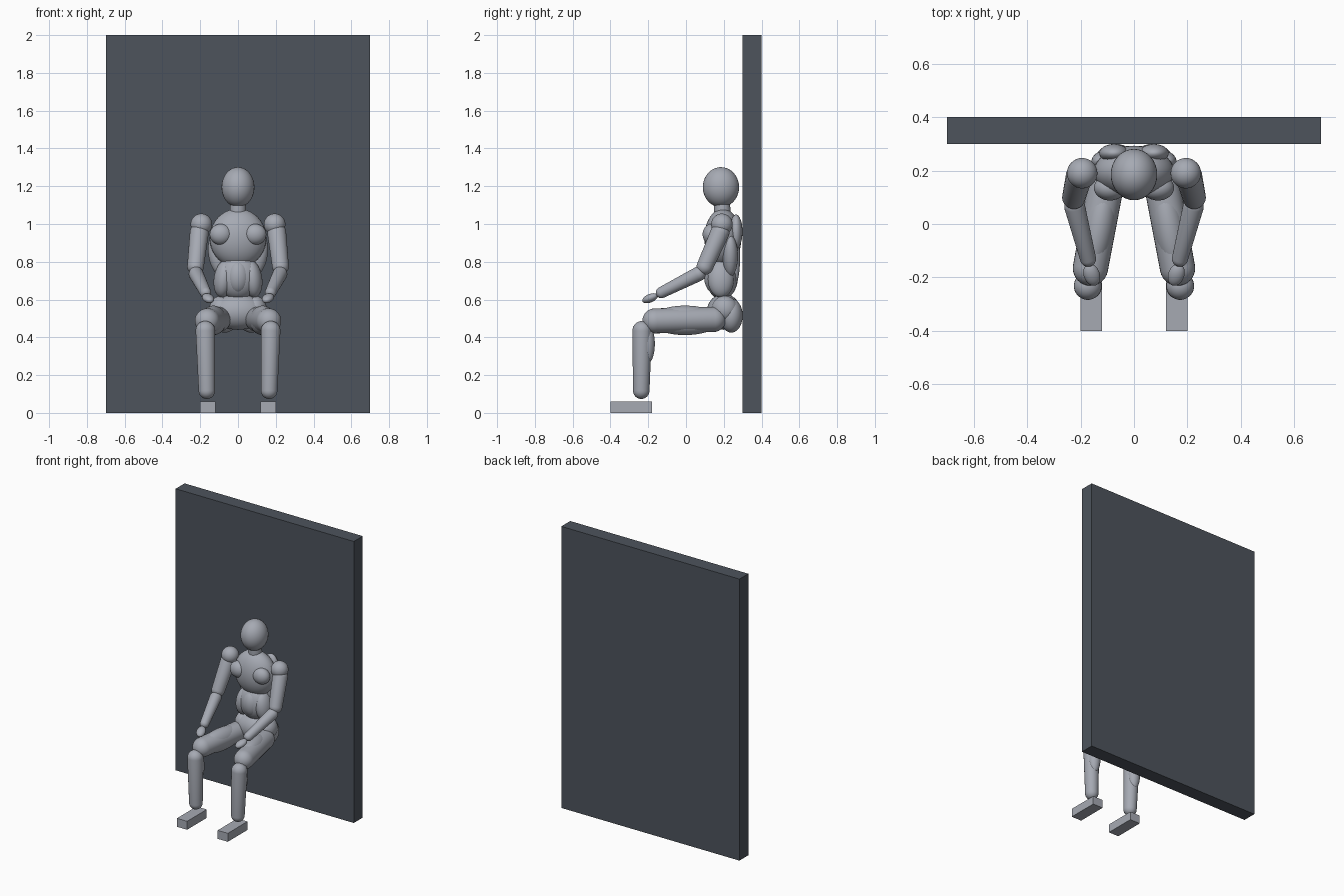
import bpy, bmesh, math
from mathutils import Vector, Matrix

if "Cube" in bpy.data.objects:
    bpy.data.objects.remove(bpy.data.objects["Cube"])


def material(name, rgb):
    m = bpy.data.materials.new(name)
    m.diffuse_color = (*rgb, 1)
    m.use_nodes = True
    m.node_tree.nodes["Principled BSDF"].inputs["Base Color"].default_value = m.diffuse_color
    return m


body_grey = material("body grey", (0.38, 0.40, 0.45))
wall_slate = material("wall slate", (0.075, 0.088, 0.108))


def finish(name, bm, mat, smooth=True):
    bmesh.ops.recalc_face_normals(bm, faces=bm.faces)
    me = bpy.data.meshes.new(name)
    bm.to_mesh(me)
    bm.free()
    me.materials.append(mat)
    for p in me.polygons:
        p.use_smooth = smooth
    ob = bpy.data.objects.new(name, me)
    bpy.context.collection.objects.link(ob)
    return ob


def box(name, lo, hi, mat):
    lo, hi = Vector(lo), Vector(hi)
    bm = bmesh.new()
    bmesh.ops.create_cube(bm, size=1)
    bmesh.ops.scale(bm, vec=hi - lo, verts=bm.verts)
    bmesh.ops.translate(bm, vec=(lo + hi) / 2, verts=bm.verts)
    return finish(name, bm, mat, False)


def ellipsoid(name, centre, radii, tilt=(0, 0, 0)):
    """Ball scaled to three radii, tilted by degrees about x, y, z."""
    bm = bmesh.new()
    bmesh.ops.create_uvsphere(bm, u_segments=32, v_segments=20, radius=1)
    bmesh.ops.scale(bm, vec=radii, verts=bm.verts)
    for angle, axis in zip(tilt, "XYZ"):
        bm.transform(Matrix.Rotation(math.radians(angle), 4, axis))
    bm.transform(Matrix.Translation(centre))
    return finish(name, bm, body_grey)


def capsule(name, a, b, ra, rb):
    """Tapered limb with round ends, centred on points a and b."""
    a, b = Vector(a), Vector(b)
    length = (b - a).length
    prof = []
    for i in range(9):
        t = math.pi / 2 * i / 8
        prof.append((ra * math.sin(t), -ra * math.cos(t)))
    for i in range(9):
        t = math.pi / 2 * i / 8
        prof.append((rb * math.cos(t), length + rb * math.sin(t)))
    bm = bmesh.new()
    vs = [bm.verts.new((r, 0, z)) for r, z in prof]
    es = [bm.edges.new(p) for p in zip(vs, vs[1:])]
    bmesh.ops.spin(bm, geom=vs + es, cent=(0, 0, 0), axis=(0, 0, 1),
                   angle=2 * math.pi, steps=28)
    bmesh.ops.remove_doubles(bm, verts=bm.verts, dist=1e-5)
    turn = (b - a).to_track_quat('Z', 'Y').to_matrix().to_4x4()
    bm.transform(Matrix.Translation(a) @ turn)
    return finish(name, bm, body_grey)


# Wall panel
box("wall", (-0.70, 0.30, 0), (0.70, 0.40, 2), wall_slate)

# Head, neck and torso
ellipsoid("head", (0, 0.185, 1.195), (0.087, 0.096, 0.106))
capsule("neck", (0, 0.195, 1.03), (0, 0.19, 1.11), 0.045, 0.042)
ellipsoid("chest", (0, 0.195, 0.925), (0.15, 0.098, 0.156))
ellipsoid("waist", (0, 0.19, 0.72), (0.115, 0.085, 0.12))
ellipsoid("belly", (0, 0.16, 0.72), (0.066, 0.064, 0.092))
ellipsoid("pelvis", (0, 0.20, 0.535), (0.145, 0.09, 0.095))

for side, s in (("left", 1), ("right", -1)):
    # Torso muscles
    ellipsoid(side + "_breast", (s * 0.09, 0.135, 0.945), (0.06, 0.047, 0.056))
    ellipsoid(side + "_flank", (s * 0.075, 0.185, 0.71), (0.053, 0.07, 0.10), (0, s * -8, 0))
    ellipsoid(side + "_shoulder_blade", (s * 0.075, 0.265, 0.96), (0.055, 0.034, 0.09))
    ellipsoid(side + "_side_back", (s * 0.105, 0.235, 0.83), (0.05, 0.04, 0.11), (0, s * 12, 0))
    ellipsoid(side + "_spine_muscle", (s * 0.035, 0.26, 0.82), (0.032, 0.026, 0.14))
    ellipsoid(side + "_buttock", (s * 0.07, 0.24, 0.515), (0.075, 0.06, 0.09))
    ellipsoid(side + "_hip", (s * 0.09, 0.205, 0.55), (0.062, 0.07, 0.07))

    # Arm resting on the thigh
    ellipsoid(side + "_shoulder", (s * 0.194, 0.19, 0.998), (0.057, 0.057, 0.057))
    capsule(side + "_upper_arm", (s * 0.205, 0.18, 0.955), (s * 0.225, 0.10, 0.775), 0.05, 0.044)
    capsule(side + "_forearm", (s * 0.222, 0.065, 0.735), (s * 0.172, -0.13, 0.637), 0.039, 0.03)
    ellipsoid(side + "_hand", (s * 0.158, -0.19, 0.607), (0.03, 0.045, 0.022), (22, 0, s * -20))

    # Leg bent at the knee
    capsule(side + "_thigh", (s * 0.105, 0.145, 0.495), (s * 0.163, -0.165, 0.487), 0.067, 0.066)
    ellipsoid(side + "_thigh_muscle", (s * 0.13, -0.005, 0.49), (0.062, 0.19, 0.078), (0, 0, s * 10))
    capsule(side + "_shin", (s * 0.173, -0.232, 0.435), (s * 0.165, -0.237, 0.118), 0.052, 0.044)
    ellipsoid(side + "_calf", (s * 0.17, -0.205, 0.365), (0.042, 0.04, 0.105))
    x0, x1 = sorted((s * 0.12, s * 0.20))
    box(side + "_foot", (x0, -0.40, 0), (x1, -0.18, 0.06), body_grey)
